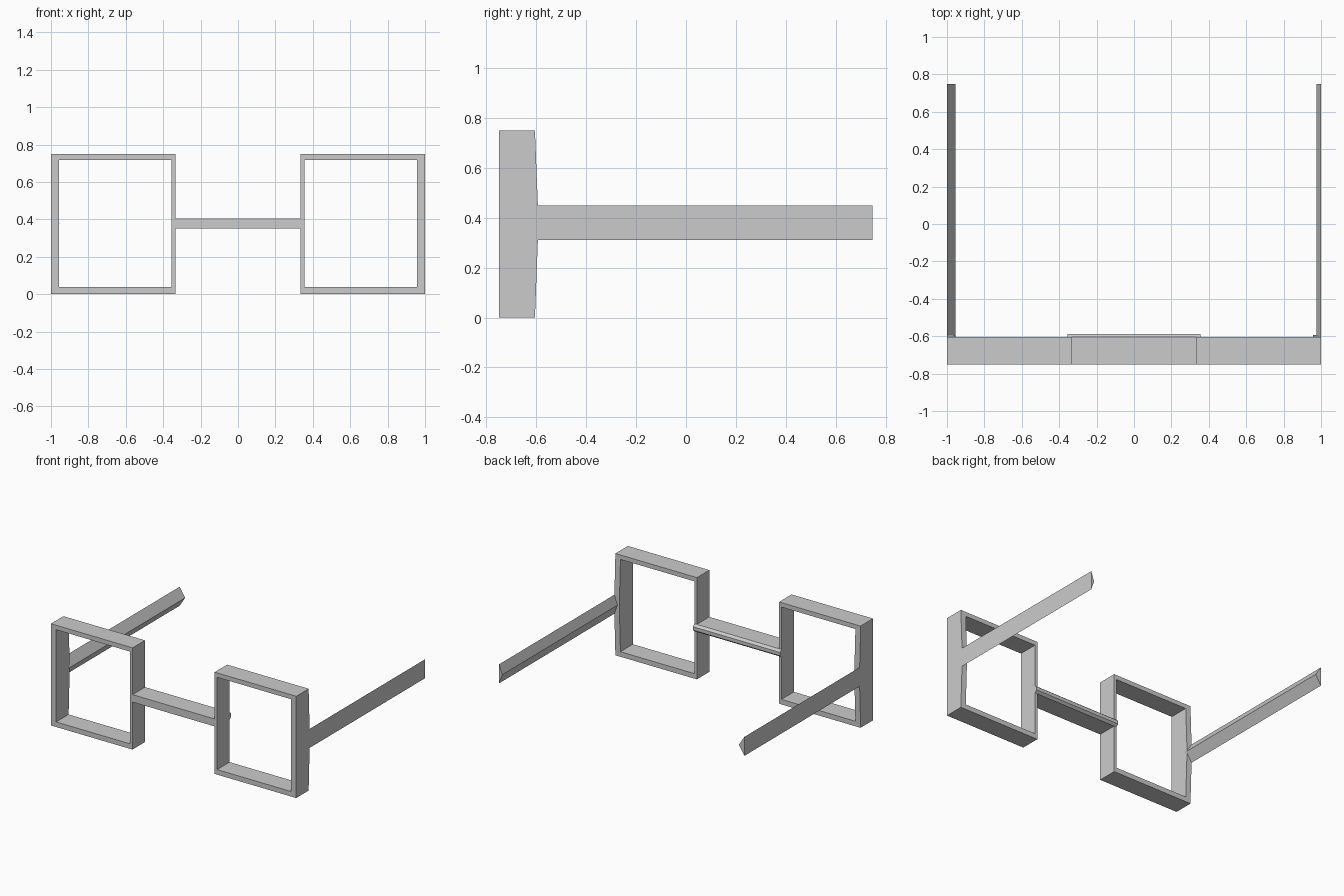
import bpy, bmesh

if "Cube" in bpy.data.objects:
    bpy.data.objects.remove(bpy.data.objects["Cube"])

# Single plain grey finish
grey = bpy.data.materials.new("light_grey")
grey.diffuse_color = (0.6, 0.6, 0.6, 1)
grey.use_nodes = True
grey.node_tree.nodes["Principled BSDF"].inputs["Base Color"].default_value = grey.diffuse_color

FRONT, BACK = -0.75, -0.605


def finish(name, bm):
    bmesh.ops.recalc_face_normals(bm, faces=bm.faces)
    mesh = bpy.data.meshes.new(name)
    bm.to_mesh(mesh)
    bm.free()
    mesh.materials.append(grey)
    obj = bpy.data.objects.new(name, mesh)
    bpy.context.collection.objects.link(obj)
    return obj


def prism(name, profile, offset):
    """Extrude a closed 3D profile along an offset."""
    bm = bmesh.new()
    face = bm.faces.new([bm.verts.new(p) for p in profile])
    ext = bmesh.ops.extrude_face_region(bm, geom=[face], use_keep_orig=True)
    verts = [v for v in ext["geom"] if isinstance(v, bmesh.types.BMVert)]
    bmesh.ops.translate(bm, verts=verts, vec=offset)
    return finish(name, bm)


def rim(name, s):
    """Square lens rim with a thin inner bar and a thicker outer bar."""
    bm = bmesh.new()
    outer = [(0.335, 0), (1, 0), (1, 0.75), (0.335, 0.75)]
    inner = [(0.355, 0.037), (0.958, 0.037), (0.958, 0.717), (0.355, 0.717)]
    rings = [[bm.verts.new((s * x, y, z)) for x, z in loop]
             for loop, y in ((outer, FRONT), (outer, BACK), (inner, BACK), (inner, FRONT))]
    for r in range(4):
        a, b = rings[r], rings[(r + 1) % 4]
        for i in range(4):
            j = (i + 1) % 4
            bm.faces.new((a[i], a[j], b[j], b[i]))
    return finish(name, bm)


for side, s, depth in (("left", -1, 0.045), ("right", 1, 0.025)):
    rim(side + "_rim", s)

    # Temple arm: triangular section, flat outside and ridge inside
    prism(side + "_temple",
          [(s, BACK, 0.31), (s, BACK, 0.45), (s * (1 - depth), BACK, 0.38)],
          (0, 0.748 - BACK, 0))

    # Slight swelling behind the outer bar where the arm joins
    prism(side + "_hinge_swell",
          [(s * 0.958, BACK, 0.02), (s * 0.958, BACK, 0.73),
           (s * 0.958, -0.594, 0.45), (s * 0.958, -0.594, 0.31)],
          (s * 0.042, 0, 0))

# Nose bridge bar and the shallow ridge along its back
prism("bridge",
      [(-0.335, FRONT, 0.35), (-0.335, FRONT, 0.405),
       (-0.335, BACK, 0.405), (-0.335, BACK, 0.35)],
      (0.67, 0, 0))
prism("bridge_ridge",
      [(-0.355, BACK, 0.35), (-0.355, BACK, 0.405),
       (-0.355, -0.587, 0.39), (-0.355, -0.587, 0.365)],
      (0.71, 0, 0))
